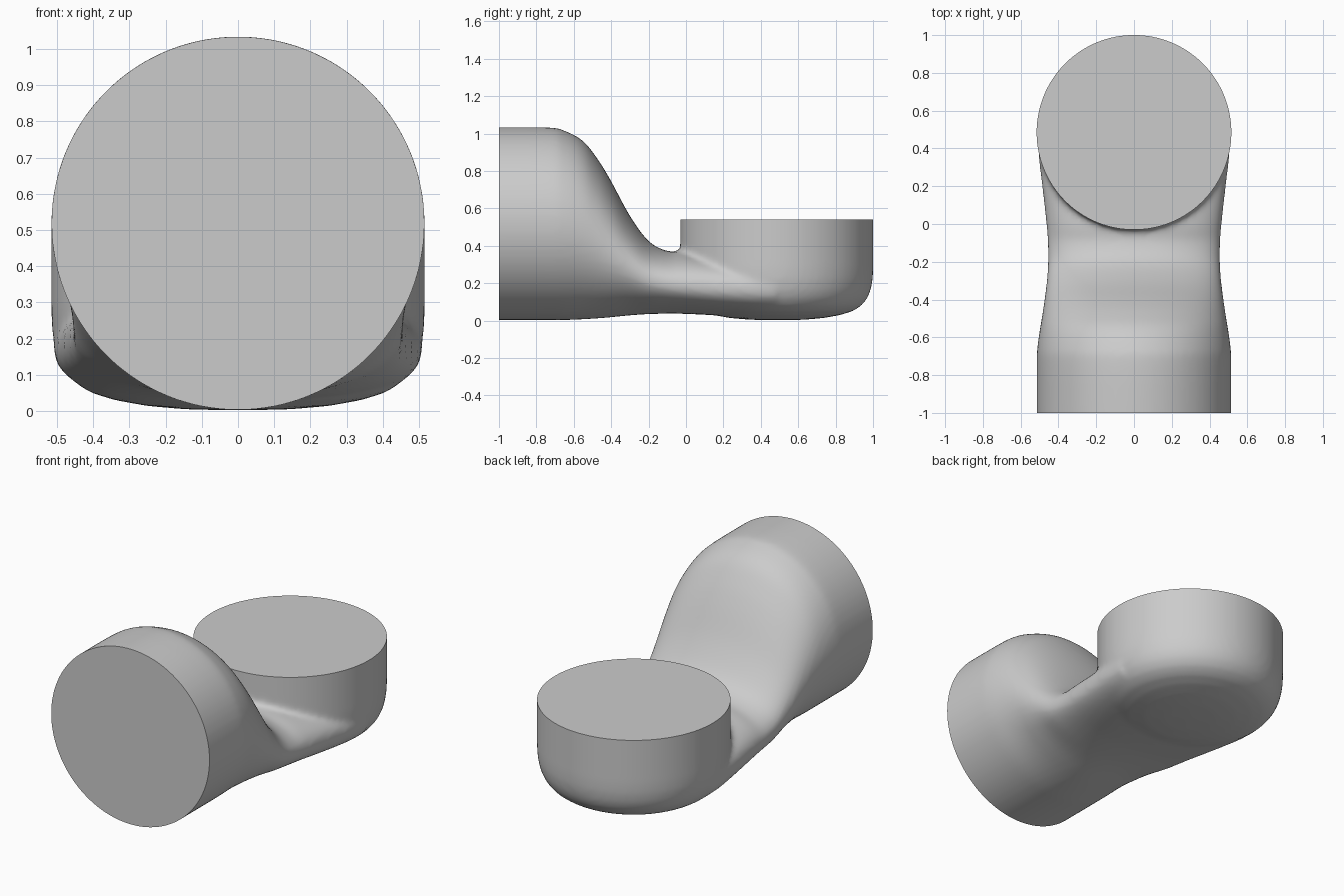
import bpy, bmesh, math

if "Cube" in bpy.data.objects:
    bpy.data.objects.remove(bpy.data.objects["Cube"])

N = 72

def catmull(rows, steps=4):
    """Smoothly subdivide a list of parameter rows."""
    out = []
    for i in range(len(rows) - 1):
        p0, p1 = rows[max(i - 1, 0)], rows[i]
        p2, p3 = rows[i + 1], rows[min(i + 2, len(rows) - 1)]
        for s in range(steps):
            t = s / steps
            out.append([0.5 * (2*b + (c - a)*t + (2*a - 5*b + 4*c - d)*t*t
                               + (3*b - a - 3*c + d)*t**3)
                        for a, b, c, d in zip(p0, p1, p2, p3)])
    return out + [rows[-1]]

def loft(bm, rings):
    """Skin closed rings and cap both ends."""
    vr = [[bm.verts.new(p) for p in r] for r in rings]
    for a, b in zip(vr, vr[1:]):
        for i in range(N):
            j = (i + 1) % N
            bm.faces.new((a[i], a[j], b[j], b[i]))
    bm.faces.new(vr[0][::-1])
    bm.faces.new(vr[-1])

def power(v, e):
    return math.copysign(abs(v) ** (2 / e), v)

# Horizontal barrel and neck: y, top z, bottom z, widest z, half width, fullness
SECTIONS = [
    (-1.15, 1.033, .003, .518, .515, 2), (-.75, 1.033, .003, .518, .515, 2),
    (-.65, 1.015, .003, .51, .511, 2), (-.55, .96, .007, .48, .497, 2),
    (-.47, .86, .012, .43, .484, 2), (-.4, .745, .018, .37, .474, 2),
    (-.3, .56, .028, .29, .462, 2), (-.2, .425, .035, .225, .456, 2.05),
    (-.1, .372, .037, .2, .457, 2.1), (0, .37, .036, .19, .464, 2.2),
    (.2, .34, .026, .18, .486, 2.4), (.36, .3, .016, .18, .505, 2.5),
    (.48, .28, .012, .18, .51, 2.5),
]
bm = bmesh.new()
rings = []
for y, top, bot, mid, w, e in catmull(SECTIONS):
    ring = []
    for i in range(N):
        a = 2 * math.pi * i / N
        c, s = power(math.cos(a), e), power(math.sin(a), e)
        ring.append((w * c, y, mid + s * ((top - mid) if s > 0 else (mid - bot))))
    rings.append(ring)
loft(bm, rings)

# Upright round cup: radius, z
CUP = [(.02, .002), (.15, .005), (.25, .014), (.34, .03), (.41, .052), (.455, .082),
       (.485, .12), (.503, .165), (.513, .22), (.516, .28), (.516, .7)]
loft(bm, [[(r * math.cos(2 * math.pi * i / N), .485 + r * math.sin(2 * math.pi * i / N), z)
           for i in range(N)] for r, z in CUP])
bmesh.ops.recalc_face_normals(bm, faces=bm.faces[:])

me = bpy.data.meshes.new("pipe_elbow")
bm.to_mesh(me)
bm.free()
elbow = bpy.data.objects.new("pipe_elbow", me)
bpy.context.collection.objects.link(elbow)

# Fuse both parts and soften the joint
fuse = elbow.modifiers.new("fuse", 'REMESH')
fuse.mode = 'VOXEL'
fuse.voxel_size = 0.016
soft = elbow.modifiers.new("soften", 'SMOOTH')
soft.factor = 0.5
soft.iterations = 8
bpy.context.view_layer.update()
deps = bpy.context.evaluated_depsgraph_get()
fused = bpy.data.meshes.new_from_object(elbow.evaluated_get(deps))
elbow.modifiers.clear()
elbow.data = fused

# Trim both ends to crisp flat discs
bm = bmesh.new()
bm.from_mesh(fused)
for co, no in (((0, -1, 0), (0, -1, 0)), ((0, .485, .54), (0, 0, 1))):
    geom = bm.verts[:] + bm.edges[:] + bm.faces[:]
    if no[2]:   # only the cup is cut at its rim, not the taller barrel
        faces = [f for f in bm.faces if f.calc_center_median().y > -.08
                 and f.calc_center_median().z > .45]
        geom = list({g for f in faces for g in (*f.verts, *f.edges)}) + faces
    bmesh.ops.bisect_plane(bm, geom=geom, plane_co=co, plane_no=no,
                           clear_outer=True, dist=1e-5)
    rim = [e for e in bm.edges if e.is_boundary]
    bmesh.ops.holes_fill(bm, edges=rim, sides=0)
bmesh.ops.recalc_face_normals(bm, faces=bm.faces[:])
bm.to_mesh(fused)
bm.free()

bpy.ops.object.select_all(action='DESELECT')
elbow.select_set(True)
bpy.context.view_layer.objects.active = elbow
bpy.ops.object.shade_smooth_by_angle(angle=math.radians(40))
